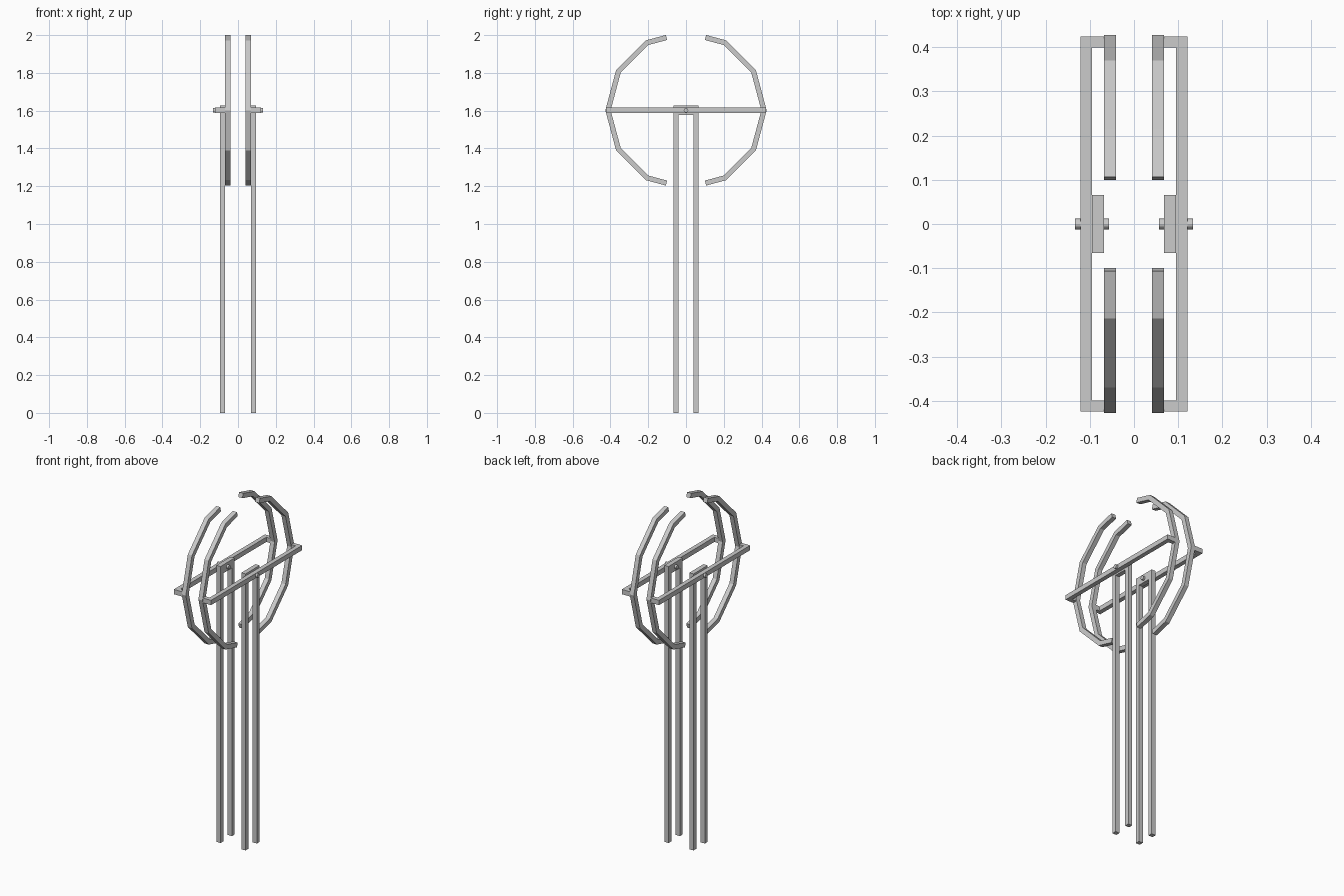
import bpy, bmesh
from math import sin, cos, radians, pi

if "Cube" in bpy.data.objects:
    bpy.data.objects.remove(bpy.data.objects["Cube"])

ZC = 1.602                                  # hub height
X0, X1, X2, X3 = 0.041, 0.068, 0.095, 0.121  # layer boundaries along x
R_OUT, R_IN = 0.427, 0.399


def add_object(name, bm):
    bmesh.ops.recalc_face_normals(bm, faces=bm.faces)
    mesh = bpy.data.meshes.new(name)
    bm.to_mesh(mesh)
    bm.free()
    obj = bpy.data.objects.new(name, mesh)
    bpy.context.collection.objects.link(obj)
    return obj


def extrude_x(name, side, profile, xa, xb):
    """Extrude a closed (y, z) outline between two x positions."""
    bm = bmesh.new()
    face = bm.faces.new([bm.verts.new((side * xa, y, z)) for y, z in profile])
    new = bmesh.ops.extrude_face_region(bm, geom=[face])["geom"]
    verts = [v for v in new if isinstance(v, bmesh.types.BMVert)]
    bmesh.ops.translate(bm, verts=verts, vec=(side * (xb - xa), 0, 0))
    return add_object(name, bm)


def box(name, side, xa, xb, ya, yb, za, zb):
    return extrude_x(name, side, [(ya, za), (yb, za), (yb, zb), (ya, zb)], xa, xb)


def arc_profile(end):
    """Half of a twelve-sided ring, cut off mid-edge at top and bottom."""
    angles = [-75, -60, -30, 0, 30, 60, 75]

    def point(radius, a):
        r = radius * (cos(radians(15)) if abs(a) == 75 else 1)
        return end * r * cos(radians(a)), ZC + r * sin(radians(a))

    return ([point(R_OUT, a) for a in angles]
            + [point(R_IN, a) for a in reversed(angles)])


for side, s in ((-1, "left"), (1, "right")):
    # Post head, crossbar and pivot pin
    box(f"{s}_post_head", side, X1, X2, -0.066, 0.066, ZC - 0.024, ZC + 0.026)
    box(f"{s}_crossbar", side, X2, X3, -0.424, 0.424, ZC - 0.014, ZC + 0.014)
    pin = [(0.012 * cos(i * pi / 6), ZC + 0.012 * sin(i * pi / 6)) for i in range(12)]
    extrude_x(f"{s}_pivot_pin", side, pin, 0.056, 0.133)

    for end, e in ((-1, "front"), (1, "back")):
        # Leg, crossbar end block and curved arm
        box(f"{s}_{e}_leg", side, X1, X2, end * 0.040, end * 0.066, 0, ZC - 0.024)
        box(f"{s}_{e}_end_block", side, X1, X2, end * 0.399, end * 0.424,
            ZC - 0.014, ZC + 0.014)
        extrude_x(f"{s}_{e}_curved_arm", side, arc_profile(end), X0, X1)
